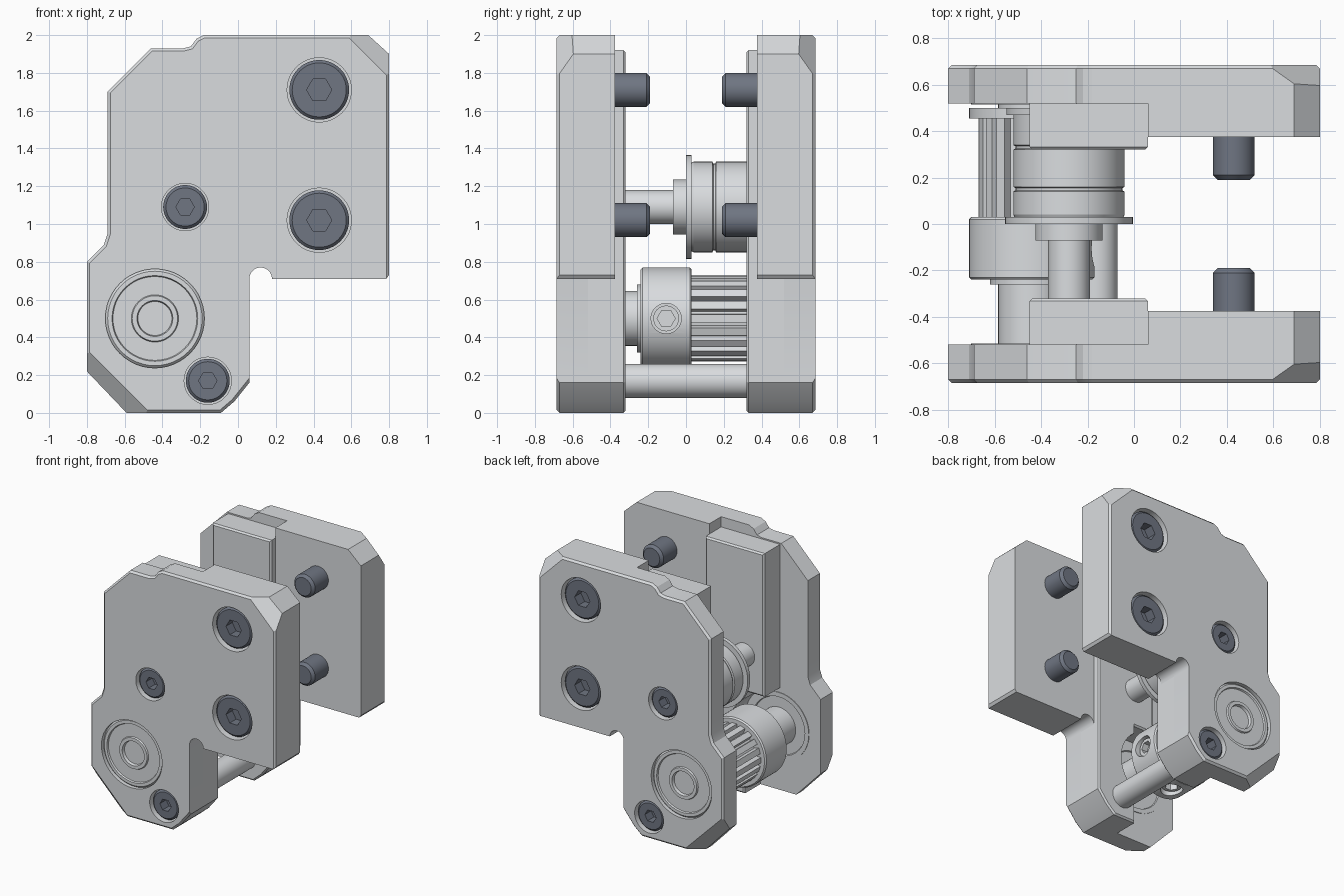
import bpy, bmesh, math
from mathutils import Vector

if "Cube" in bpy.data.objects:
    bpy.data.objects.remove(bpy.data.objects["Cube"], do_unlink=True)

parts = []


def material(name, rgb):
    m = bpy.data.materials.new(name)
    m.use_nodes = True
    m.diffuse_color = (*rgb, 1)
    m.node_tree.nodes["Principled BSDF"].inputs["Base Color"].default_value = (*rgb, 1)
    return m


grey = material("light grey metal", (0.70, 0.72, 0.74))
dark = material("dark steel", (0.16, 0.18, 0.225))


def finish(bm, name, mat, loc=(0, 0, 0), rot=(0, 0, 0)):
    bmesh.ops.recalc_face_normals(bm, faces=bm.faces)
    mesh = bpy.data.meshes.new(name)
    bm.to_mesh(mesh)
    bm.free()
    mesh.materials.append(mat)
    ob = bpy.data.objects.new(name, mesh)
    ob.location, ob.rotation_euler = loc, rot
    bpy.context.collection.objects.link(ob)
    parts.append(ob)
    return ob


def lathe(name, profile, x, z, mat=grey, s=1, seg=48, y=0, rot=(0, 0, 0)):
    """Revolve (y, radius) points about the y axis."""
    bm = bmesh.new()
    vs = [bm.verts.new((r, py * s, 0)) for py, r in profile]
    edges = [bm.edges.new(p) for p in zip(vs, vs[1:])]
    bmesh.ops.spin(bm, geom=vs + edges, cent=(0, 0, 0), axis=(0, 1, 0),
                   angle=math.tau, steps=seg, use_duplicate=False)
    bmesh.ops.remove_doubles(bm, verts=bm.verts, dist=1e-5)
    return finish(bm, name, mat, (x, y, z), rot)


def rod(name, y0, y1, r, x, z, mat=grey, s=1, seg=48, **kw):
    return lathe(name, [(y0, 0), (y0, r), (y1, r), (y1, 0)], x, z, mat, s, seg, **kw)


def prism(name, pts, y0, y1, s=1, chamfer=0, keep=lambda c: True, slices=()):
    """Extrude an (x, z) outline along y, chamfer edges at y0, slice off corners."""
    bm = bmesh.new()
    face = bm.faces.new([bm.verts.new((x, y0 * s, z)) for x, z in pts])
    ext = bmesh.ops.extrude_face_region(bm, geom=[face], use_keep_orig=True)
    for v in ext["geom"]:
        if isinstance(v, bmesh.types.BMVert):
            v.co.y = y1 * s
    bmesh.ops.recalc_face_normals(bm, faces=bm.faces)
    if chamfer:
        edges = [e for e in bm.edges
                 if all(abs(v.co.y - y0 * s) < 1e-4 for v in e.verts)
                 and keep((e.verts[0].co + e.verts[1].co) / 2)]
        bmesh.ops.bevel(bm, geom=edges, offset=chamfer, segments=1,
                        affect='EDGES', clamp_overlap=True)
    for (x, y, z), (nx, ny, nz) in slices:
        res = bmesh.ops.bisect_plane(
            bm, geom=bm.verts[:] + bm.edges[:] + bm.faces[:], dist=1e-5,
            plane_co=(x, y * s, z), plane_no=Vector((nx, ny * s, nz)).normalized(),
            clear_outer=True)
        rim = [g for g in res["geom_cut"] if isinstance(g, bmesh.types.BMEdge)]
        bmesh.ops.holes_fill(bm, edges=rim, sides=0)
    return finish(bm, name, grey)


def cut(ob, cutter):
    """Subtract the cutter for good and throw it away."""
    mod = ob.modifiers.new("cut", 'BOOLEAN')
    mod.operation, mod.solver, mod.object = 'DIFFERENCE', 'EXACT', cutter
    bpy.context.view_layer.update()
    dg = bpy.context.evaluated_depsgraph_get()
    mesh = bpy.data.meshes.new_from_object(ob.evaluated_get(dg))
    ob.modifiers.clear()
    ob.data = mesh
    parts.remove(cutter)
    bpy.data.objects.remove(cutter, do_unlink=True)


BIG = [(0.43, 1.71), (0.43, 1.02)]
SMALL = [(-0.28, 1.09), (-0.16, 0.17)]
AX, AZ = -0.44, 0.5          # driven pulley axis
IX, IZ = SMALL[0]            # idler axis

notch = [(0.12 - 0.06 * math.cos(a), 0.71 + 0.06 * math.sin(a))
         for a in (math.pi * i / 10 for i in range(11))]
right_side = [(0.785, 0.71), (0.8, 0.73), (0.8, 1.9), (0.69, 2)]
outline = ([(-0.8, 0.22), (-0.59, 0), (-0.09, 0), (-0.02, 0.06), (0.06, 0.16)] + notch +
           right_side + [(-0.18, 2), (-0.22, 1.98), (-0.25, 1.94), (-0.29, 1.93),
                         (-0.46, 1.93), (-0.69, 1.7), (-0.69, 0.95), (-0.71, 0.89),
                         (-0.8, 0.8)])
pad_outline = notch + right_side + [(0.06, 2)]
rib_outline = [(-0.45, 1.92), (0.06, 1.92), (0.06, 0.16), (-0.02, 0.06), (-0.09, 0),
               (-0.28, 0), (-0.28, 0.8), (-0.45, 0.8)]

# Broad sloping corners: top left and bottom right of each plate
D = math.sqrt(0.5)
corners = [((0.745, -0.6, 1.95), (D, -1, D)), ((-0.695, -0.6, 0.11), (-D, -1, -D))]


def outer_edge(c):
    return not (c.x > 0.03 and c.z < 0.8 and c.x < 0.795 and c.z > 0.15)


def screw(name, x, z, s, head, shank, tip):
    ob = lathe(name, [(-0.668, 0), (-0.668, head - 0.015), (-0.653, head), (-0.53, head),
                      (-0.53, shank), (tip - 0.02, shank), (tip, shank - 0.02), (tip, 0)],
               x, z, dark, s)
    cut(ob, rod("socket", -0.8, -0.59, head * 0.42, x, z, dark, s, 6))


# Side plates with their screws and bearings, front and back
for s, side in ((1, "front"), (-1, "back")):
    plate = prism(side + "_plate", outline, -0.685, -0.52, s, 0.035, outer_edge, corners)
    prism(side + "_mounting_pad", pad_outline, -0.52, -0.375, s)
    rib = prism(side + "_rib", rib_outline, -0.32, -0.52, s, 0.012)
    cut(rib, rod("bearing_clearance", -0.6, -0.2, 0.29, AX, AZ, s=s))
    if s < 0:
        cut(rib, rod("idler_pocket", -0.6, -0.2, 0.27, IX, IZ, s=s))

    for i, (x, z) in enumerate(BIG):
        cut(plate, rod("counterbore", -0.8, -0.53, 0.17, x, z, s=s))
        screw(f"{side}_mounting_screw_{i + 1}", x, z, s, 0.158, 0.09, -0.19)
    for i, (x, z) in enumerate(SMALL):
        cut(plate, rod("counterbore", -0.8, -0.53, 0.125, x, z, s=s))
        screw(f"{side}_small_screw_{i + 1}", x, z, s, 0.116, 0.06, -0.4)

    cut(plate, rod("bearing_bore", -0.8, -0.4, 0.262, AX, AZ, s=s))
    lathe(side + "_bearing",
          [(-0.645, 0), (-0.645, 0.09), (-0.667, 0.095), (-0.667, 0.12), (-0.655, 0.125),
           (-0.655, 0.222), (-0.667, 0.227), (-0.667, 0.25), (-0.655, 0.262),
           (-0.515, 0.262), (-0.515, 0.227), (-0.525, 0.222), (-0.525, 0.125),
           (-0.515, 0.12), (-0.515, 0)], AX, AZ, s=s)

# Spacer rod between the legs
rod("lower_spacer", -0.33, 0.33, 0.09, *SMALL[1])

# Idler on its shaft
rod("idler_shaft", -0.33, -0.05, 0.09, IX, IZ)
rod("idler_washer", -0.07, 0.0, 0.145, IX, IZ)
lathe("idler_bearings",
      [(0, 0), (0, 0.275), (0.03, 0.275), (0.03, 0.235), (0.04, 0.24), (0.14, 0.24),
       (0.145, 0.23), (0.155, 0.23), (0.16, 0.24), (0.32, 0.24), (0.325, 0.23),
       (0.335, 0.23), (0.34, 0.24), (0.47, 0.24), (0.47, 0.27), (0.5, 0.27), (0.5, 0)],
      IX, IZ)
rod("idler_rear_washer", 0.49, 0.53, 0.145, IX, IZ)

# Toothed pulley with collar, flange and spacers
rod("pulley_front_spacer", -0.52, -0.25, 0.145, AX, AZ)
rod("pulley_rear_spacer", 0.49, 0.53, 0.145, AX, AZ)
collar = lathe("pulley_collar",
               [(-0.26, 0), (-0.26, 0.18), (-0.24, 0.18), (-0.24, 0.26), (-0.23, 0.27),
                (0.02, 0.27), (0.03, 0.26), (0.03, 0)], AX, AZ, seg=64)
teeth = 20
gear = []
for i in range(teeth):
    for f, r in ((-0.3, 0.23), (0.3, 0.23), (0.38, 0.19), (0.62, 0.19)):
        a = math.tau * (i + f) / teeth
        gear.append((AX + r * math.cos(a), AZ + r * math.sin(a)))
prism("pulley_teeth", gear, 0.02, 0.46)
rod("pulley_flange", 0.455, 0.5, 0.27, AX, AZ, seg=64)

# Set screws in the collar, one sideways and one downwards
for name, rot in (("side", (0, 0, -math.pi / 2)), ("lower", (-math.pi / 2, 0, 0))):
    cut(collar, rod("hole", 0.15, 0.4, 0.08, AX, AZ, y=-0.105, rot=rot))
    grub = rod(name + "_set_screw", 0.14, 0.24, 0.068, AX, AZ, y=-0.105, rot=rot)
    cut(grub, rod("socket", 0.19, 0.4, 0.048, AX, AZ, seg=6, y=-0.105, rot=rot))

# Smooth round surfaces, keep edges crisp
bpy.ops.object.select_all(action='DESELECT')
for ob in parts:
    ob.select_set(True)
bpy.context.view_layer.objects.active = parts[0]
bpy.ops.object.shade_smooth_by_angle(angle=math.radians(20))
